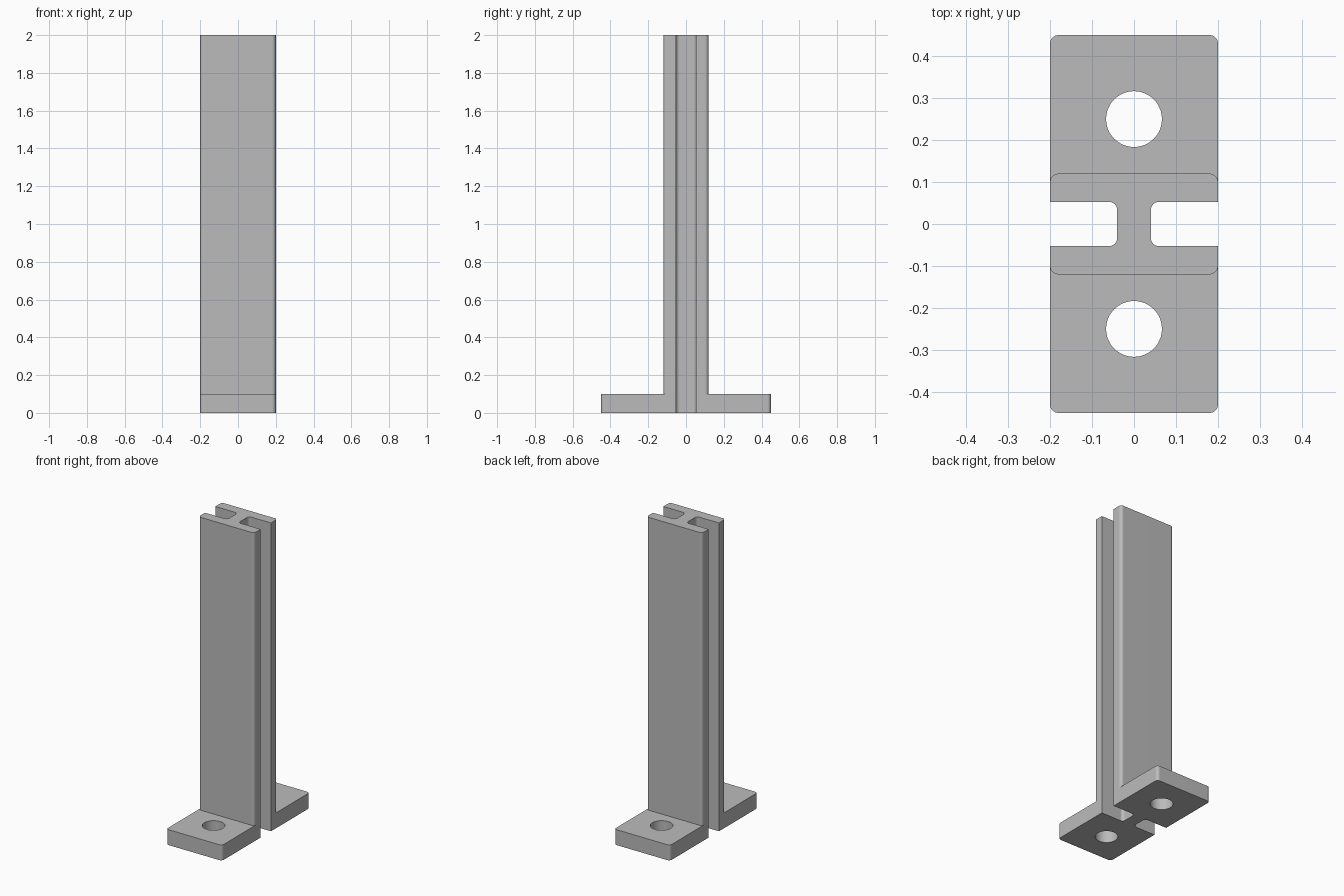
import bpy
import bmesh
from math import cos, sin, radians

cube = bpy.data.objects.get("Cube")
if cube:
    bpy.data.objects.remove(cube, do_unlink=True)

HALF_WIDTH, FOOT_END, COLUMN_HALF = 0.2, 0.45, 0.12
SLOT_HALF, WEB_HALF, ROUND = 0.053, 0.04, 0.02
BASE_TOP, HEIGHT = 0.1, 2.0
HOLE_Y, HOLE_RADIUS = 0.25, 0.0665


def arc(cx, cy, radius, start, end, steps=8):
    angles = [radians(start + (end - start) * i / steps) for i in range(steps + 1)]
    return [(cx + radius * cos(a), cy + radius * sin(a)) for a in angles]


def flip(points, sx, sy):
    return [(x * sx, y * sy) for x, y in reversed(points)]


def add_loop(bm, points):
    verts = [bm.verts.new((x, y, 0)) for x, y in points]
    edges = [bm.edges.new((a, b)) for a, b in zip(verts, verts[1:] + verts[:1])]
    return verts, edges


def raise_faces(bm, faces, height):
    result = bmesh.ops.extrude_face_region(bm, geom=faces)["geom"]
    for v in result:
        if isinstance(v, bmesh.types.BMVert):
            v.co.z = height
    return [f for f in result if isinstance(f, bmesh.types.BMFace)]


bm = bmesh.new()

# H-shaped column section, one quarter mirrored twice
corner_x = HALF_WIDTH - ROUND
quarter = arc(corner_x, COLUMN_HALF - ROUND, ROUND, 90, 0)
quarter.append((HALF_WIDTH, SLOT_HALF))
quarter += arc(WEB_HALF + ROUND, SLOT_HALF - ROUND, ROUND, 90, 180)
half = quarter + flip(quarter, 1, -1)
column_verts, _ = add_loop(bm, half + flip(half, -1, 1))
bm.faces.new(column_verts)

# Feet with bolt holes, meeting the rounded column corners
foot = arc(corner_x, FOOT_END - ROUND, ROUND, 90, 0)
foot += arc(corner_x, COLUMN_HALF - ROUND, ROUND, 0, 90)
foot += flip(foot, -1, 1)
hole = arc(0, HOLE_Y, HOLE_RADIUS, 0, 360, 48)[:-1]
for side in (1, -1):
    _, outer = add_loop(bm, flip(foot, 1, side))
    _, inner = add_loop(bm, flip(hole, 1, side))
    bmesh.ops.triangle_fill(bm, edges=outer + inner, use_beauty=True, normal=(0, 0, 1))
bmesh.ops.remove_doubles(bm, verts=bm.verts[:], dist=0.0001)

# Raise the base plate, then the column out of its middle
tops = raise_faces(bm, bm.faces[:], BASE_TOP)
middle = [f for f in tops if abs(f.calc_center_median().y) < SLOT_HALF]
raise_faces(bm, middle, HEIGHT)
bmesh.ops.recalc_face_normals(bm, faces=bm.faces[:])

mesh = bpy.data.meshes.new("slotted_post")
bm.to_mesh(mesh)
bm.free()
post = bpy.data.objects.new("slotted_post", mesh)
bpy.context.collection.objects.link(post)

# Plain grey
grey = bpy.data.materials.new("plain_grey")
grey.use_nodes = True
colour = (0.5, 0.5, 0.5, 1)
grey.diffuse_color = colour
grey.node_tree.nodes["Principled BSDF"].inputs["Base Color"].default_value = colour
mesh.materials.append(grey)

# Smooth rounded corners with flat walls
bpy.ops.object.select_all(action="DESELECT")
post.select_set(True)
bpy.context.view_layer.objects.active = post
bpy.ops.object.shade_smooth_by_angle(angle=radians(30))
weighted = post.modifiers.new("flat_walls", "WEIGHTED_NORMAL")
weighted.keep_sharp = True
